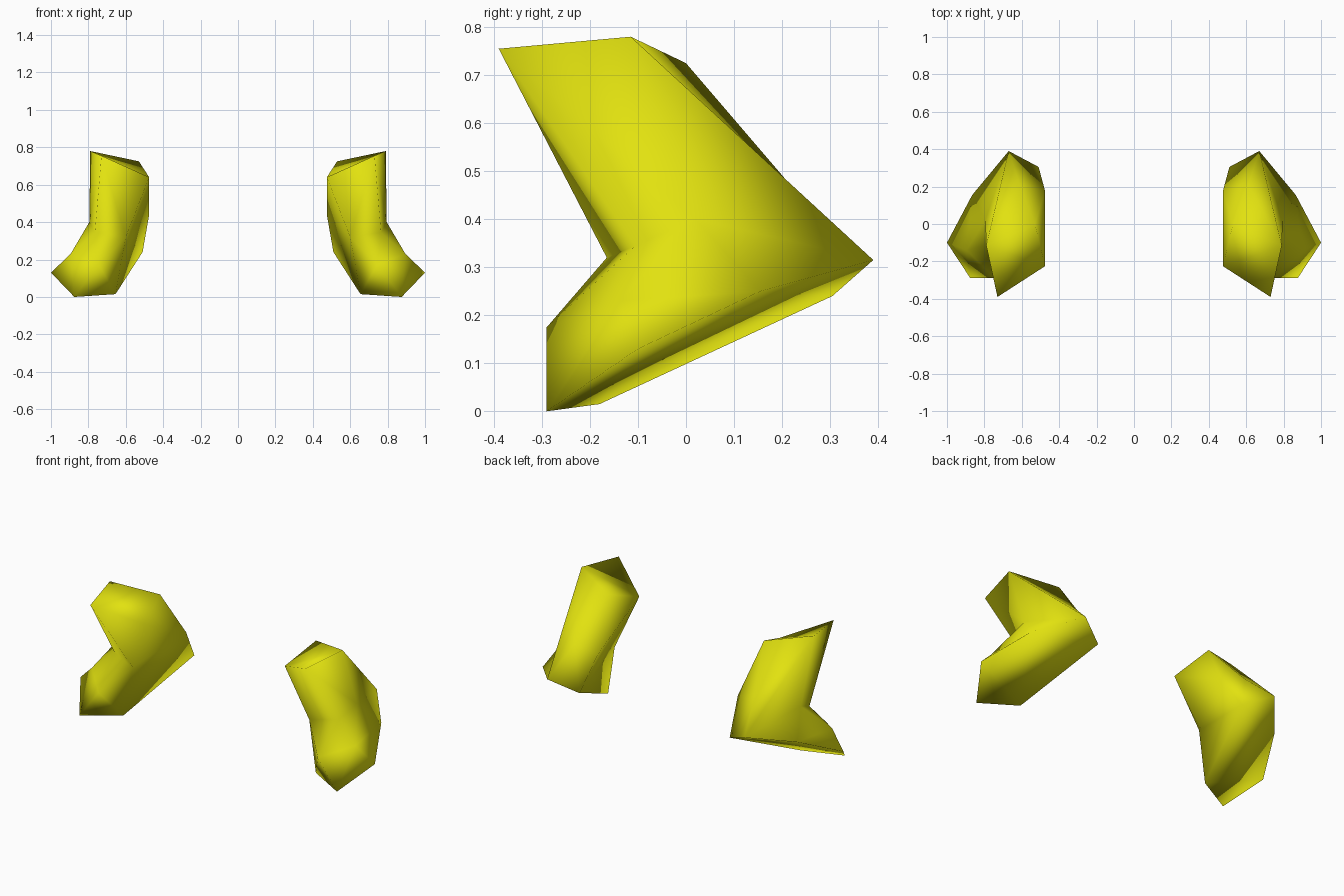
import bpy, bmesh

if "Cube" in bpy.data.objects:
    bpy.data.objects.remove(bpy.data.objects["Cube"])

yellow = bpy.data.materials.new("yellow")
yellow.diffuse_color = (0.76, 0.76, 0.005, 1)
yellow.use_nodes = True
yellow.node_tree.nodes["Principled BSDF"].inputs["Base Color"].default_value = yellow.diffuse_color

# Corner points of one bent arm
points = {
    # shoulder end
    "A": (0.73, -0.39, 0.755), "B": (0.79, -0.115, 0.78),
    "C": (0.53, 0.0, 0.725), "D": (0.475, -0.225, 0.64),
    # elbow
    "E": (0.60, -0.165, 0.32), "F": (0.765, -0.105, 0.345),
    "G": (0.67, 0.39, 0.315), "H": (0.51, 0.305, 0.24),
    "I": (0.475, 0.175, 0.44), "J": (0.61, 0.21, 0.48),
    "Q": (0.865, 0.155, 0.25), "R": (0.795, 0.02, 0.40),
    # wrist end
    "K": (0.655, -0.18, 0.015), "L": (0.875, -0.29, 0.0),
    "M": (1.0, -0.10, 0.13), "N": (0.895, -0.14, 0.23),
    "P": (0.745, -0.29, 0.175),
}
faces = (
    "ABD BCD "                              # shoulder cap
    "ABR ARF CJB BJG BGR RGQ RQN RNF NQM "  # outer side
    "AFE AED DEI "                          # front of upper arm
    "DIC CIJ JIH JHG "                      # inner side and back
    "FNP FPE EPK EKH EHI "                  # forearm top and inner side
    "PNL NML PLK "                          # wrist cap
    "KLM KMQ KQH HQG"                       # underside
).split()


def make_arm(name, side):
    bm = bmesh.new()
    v = {k: bm.verts.new((x * side, y, z)) for k, (x, y, z) in points.items()}
    for f in faces:
        bm.faces.new([v[k] for k in f])
    bmesh.ops.recalc_face_normals(bm, faces=bm.faces[:])
    for f in bm.faces:
        f.smooth = True
    me = bpy.data.meshes.new(name)
    bm.to_mesh(me)
    bm.free()
    me.materials.append(yellow)
    ob = bpy.data.objects.new(name, me)
    bpy.context.collection.objects.link(ob)


make_arm("arm_right", 1)
make_arm("arm_left", -1)
